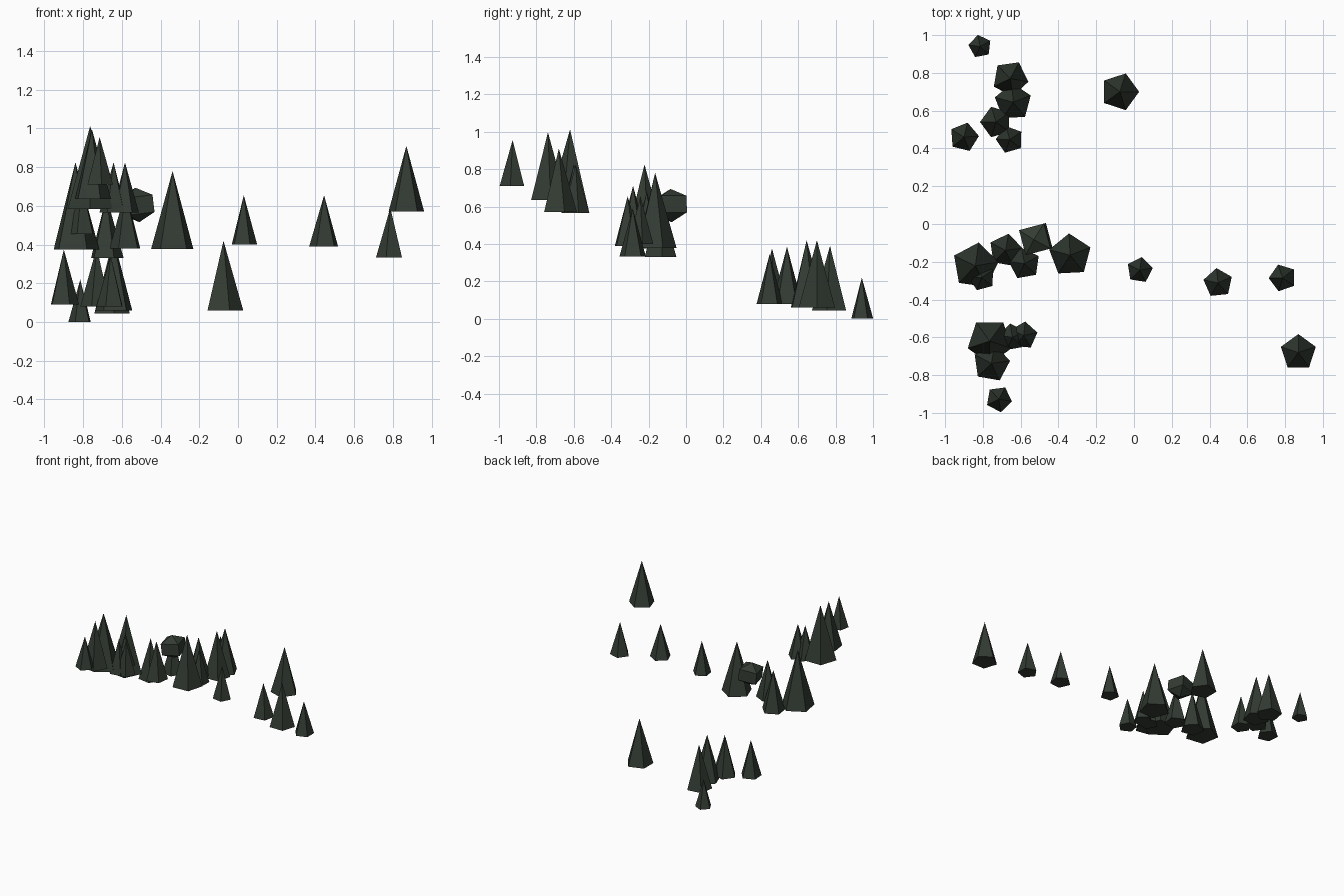
import bpy
import math

cube = bpy.data.objects.get("Cube")
if cube:
    bpy.data.objects.remove(cube, do_unlink=True)

# One dark green for everything
green = bpy.data.materials.new("dark_pine_green")
green.use_nodes = True
colour = (0.033, 0.044, 0.033, 1)
green.diffuse_color = colour
green.node_tree.nodes["Principled BSDF"].inputs["Base Color"].default_value = colour


def tree(name, x, y, base, top, radius, corner):
    """Five-sided cone; corner is the direction of one base corner in degrees."""
    bpy.ops.mesh.primitive_cone_add(
        vertices=5, radius1=radius, radius2=0, depth=top - base,
        location=(x, y, (base + top) / 2),
        rotation=(0, 0, math.radians(corner - 90)))
    obj = bpy.context.object
    obj.name = name
    obj.data.materials.append(green)


# Each tree: x, y, base height, top height, radius, corner direction
groups = {
    "back_tree": [
        (-.815, .94, 0, .22, .062, 101),
        (-.655, .77, .045, .39, .097, 62),
        (-.64, .645, .06, .42, .1, 93),
        (-.73, .54, .08, .385, .085, 108),
        (-.9, .46, .09, .375, .079, 76),
        (-.658, .447, .08, .345, .074, 106),
        (-.075, .7, .06, .42, .102, 72),
    ],
    "middle_tree": [
        (-.84, -.222, .375, .825, .125, 82),
        (-.806, -.283, .455, .71, .072, 105),
        (-.68, -.14, .33, .65, .09, 80),
        (-.58, -.21, .38, .68, .085, 100),
        (-.338, -.165, .377, .78, .115, 93),
        (.03, -.244, .4, .655, .07, 81),
        (.445, -.312, .39, .655, .079, 96),
        (.787, -.285, .333, .59, .074, 109),
    ],
    "front_tree": [
        (-.764, -.62, .585, 1.013, .122, 126),
        (-.755, -.738, .635, .997, .1, 80),
        (-.643, -.6, .565, .825, .074, 100),
        (-.584, -.59, .565, .825, .074, 84),
        (-.715, -.927, .71, .955, .07, 62),
        (.87, -.68, .57, .91, .097, 90),
    ],
}
for name, trees in groups.items():
    for i, values in enumerate(trees, 1):
        tree(f"{name}_{i}", *values)

# Eight-sided boulder: a squashed octahedron made from a two-ring sphere
bpy.ops.mesh.primitive_uv_sphere_add(
    segments=4, ring_count=2, radius=.112, location=(-.52, -.08, .605),
    rotation=(math.radians(-5), math.radians(-5), math.radians(60)))
boulder = bpy.context.object
boulder.name = "boulder"
boulder.scale.z = .8
boulder.data.materials.append(green)
